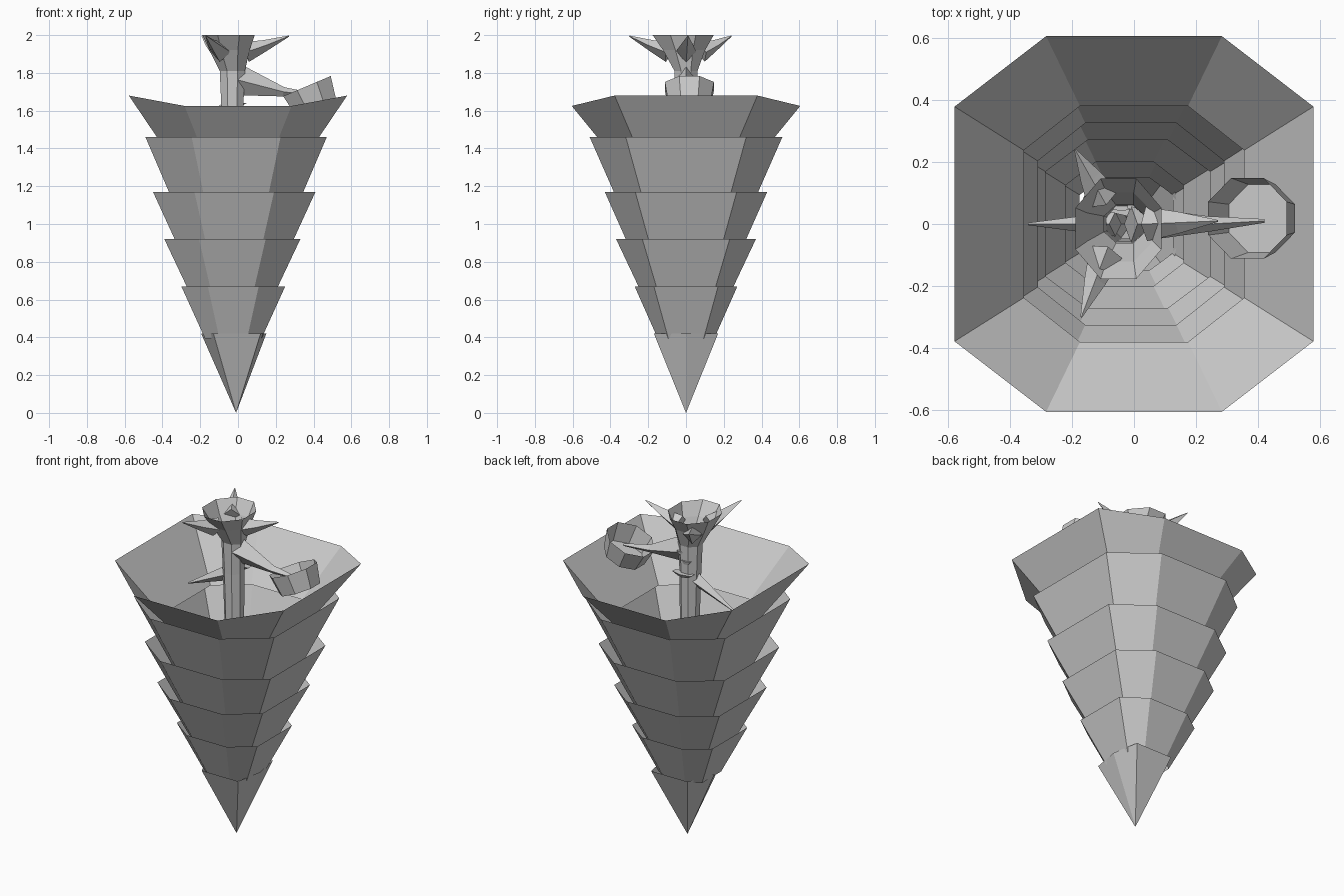
import bpy, math
from mathutils import Vector, Matrix

if "Cube" in bpy.data.objects:
    bpy.data.objects.remove(bpy.data.objects["Cube"])


def mesh(name, verts, faces):
    me = bpy.data.meshes.new(name)
    me.from_pydata([tuple(v) for v in verts], [], faces)
    me.update()
    ob = bpy.data.objects.new(name, me)
    bpy.context.collection.objects.link(ob)
    return ob


def loft(name, rings, close_start=False, close_end=False):
    """Join equal-sized rings of points with quads."""
    n = len(rings[0])
    verts = [p for r in rings for p in r]
    faces = [(k * n + i, k * n + (i + 1) % n, (k + 1) * n + (i + 1) % n, (k + 1) * n + i)
             for k in range(len(rings) - 1) for i in range(n)]
    if close_start:
        faces.append(tuple(reversed(range(n))))
    if close_end:
        faces.append(tuple(range((len(rings) - 1) * n, len(rings) * n)))
    return mesh(name, verts, faces)


def octagon(cx, hx, hy, z_side, z_front):
    """Octagon with flat sides on the axes; side and front corners may differ in height."""
    a, b = hx, hy * 0.625
    c, d = hx * 0.49, hy
    return [Vector(p) for p in (
        (cx + a, -b, z_side), (cx + a, b, z_side), (cx + c, d, z_front), (cx - c, d, z_front),
        (cx - a, b, z_side), (cx - a, -b, z_side), (cx - c, -d, z_front), (cx + c, -d, z_front))]


def ring(cx, cy, z, rx, ry, n=8):
    return [Vector((cx + rx * math.cos(math.tau * (i + .5) / n),
                    cy + ry * math.sin(math.tau * (i + .5) / n), z)) for i in range(n)]


def limb(name, path, n=4):
    """Tapered limb along (point, half width, half height) stations; last one is the tip."""
    rings = []
    pts = [Vector(p) for p, _, _ in path]
    for k, (p, w, h) in enumerate(path):
        d = (pts[min(k + 1, len(pts) - 1)] - pts[max(k - 1, 0)]).normalized()
        s = d.cross(Vector((0, 0, 1))).normalized()
        u = s.cross(d)
        rings.append([pts[k] + s * w * math.cos(math.tau * i / n) + u * h * math.sin(math.tau * i / n)
                      for i in range(n)])
    return loft(name, rings, True, True)


# Nested foliage tiers: open octagonal shells flaring upward
# (bottom z, bottom hx, bottom hy), (centre x, hx, hy, side z, front z)
tiers = [
    ((0.395, 0.150, 0.150), (-0.025, 0.275, 0.272, 0.67, 0.67)),
    ((0.56, 0.190, 0.200), (-0.03, 0.36, 0.370, 0.92, 0.92)),
    ((0.81, 0.265, 0.270), (-0.02, 0.43, 0.430, 1.17, 1.17)),
    ((1.04, 0.300, 0.325), (-0.01, 0.48, 0.510, 1.46, 1.46)),
    ((1.35, 0.355, 0.380), (0.0, 0.578, 0.605, 1.68, 1.625)),
]
for i, ((z0, x0, y0), (cx, hx, hy, zs, zf)) in enumerate(tiers):
    loft(f"foliage_tier_{i + 1}", [octagon(cx, x0, y0, z0, z0), octagon(cx, hx, hy, zs, zf)])

# Pointed lowest tier
rim = [Vector(p) for p in ((0.15, 0, .42), (0.12, .17, .42), (-0.13, .17, .42),
                           (-0.195, 0, .42), (-0.13, -.17, .42), (0.12, -.17, .42))]
mesh("foliage_tip", rim + [Vector((-0.01, 0, 0))], [((i + 1) % 6, i, 6) for i in range(6)])

# Hollow trunk flaring at the top
loft("trunk", [ring(-.02, 0, .95, .05, .05), ring(-.03, 0, 1.62, .063, .06),
               ring(-.03, 0, 1.81, .072, .066), ring(-.045, -.01, 1.92, .115, .12),
               ring(-.05, -.015, 2.0, .15, .175)])

# Spreading roots
for i, (bx, by, tx, ty) in enumerate([(.04, 0, .27, .01), (-.10, .08, -.19, .24), (-.09, -.09, -.17, -.30)]):
    b, t = Vector((bx, by, 0)), Vector((tx, ty, 0))
    limb(f"root_{i + 1}", [(b + Vector((0, 0, 1.91)), .055, .055),
                           (b.lerp(t, .45) + Vector((0, 0, 1.945)), .035, .03),
                           (t + Vector((0, 0, 1.995)), .003, .003)])

# Side branch, and a hidden spike on the other side
limb("side_branch", [((-.01, 0, 1.765), .06, .085), ((.24, 0, 1.70), .025, .025),
                     ((.42, .01, 1.68), .006, .008)])
limb("branch_spike", [((-.06, 0, 1.60), .04, .045), ((-.34, 0, 1.46), .004, .004)])

# Tilted leaf cup at the end of the branch
tilt = Matrix.Translation((.365, .018, 1.73)) @ Matrix.Rotation(math.radians(-23), 4, 'Y')
loft("leaf_cup", [[tilt @ p for p in ring(0, 0, z, r, r * .95)]
                  for z, r in ((-.12, .125), (0, .148))], close_start=True)

# Small shelf fungi on the back of the trunk
for i, (x, z, r) in enumerate([(-.02, 1.64, .075), (-.04, 1.72, .035), (0, 1.77, .025)]):
    loft(f"shelf_fungus_{i + 1}", [ring(x, .055, z - .02, r * .5, r * .25, 6),
                                   ring(x, .055, z, r, r * .4, 6)], True, True)
